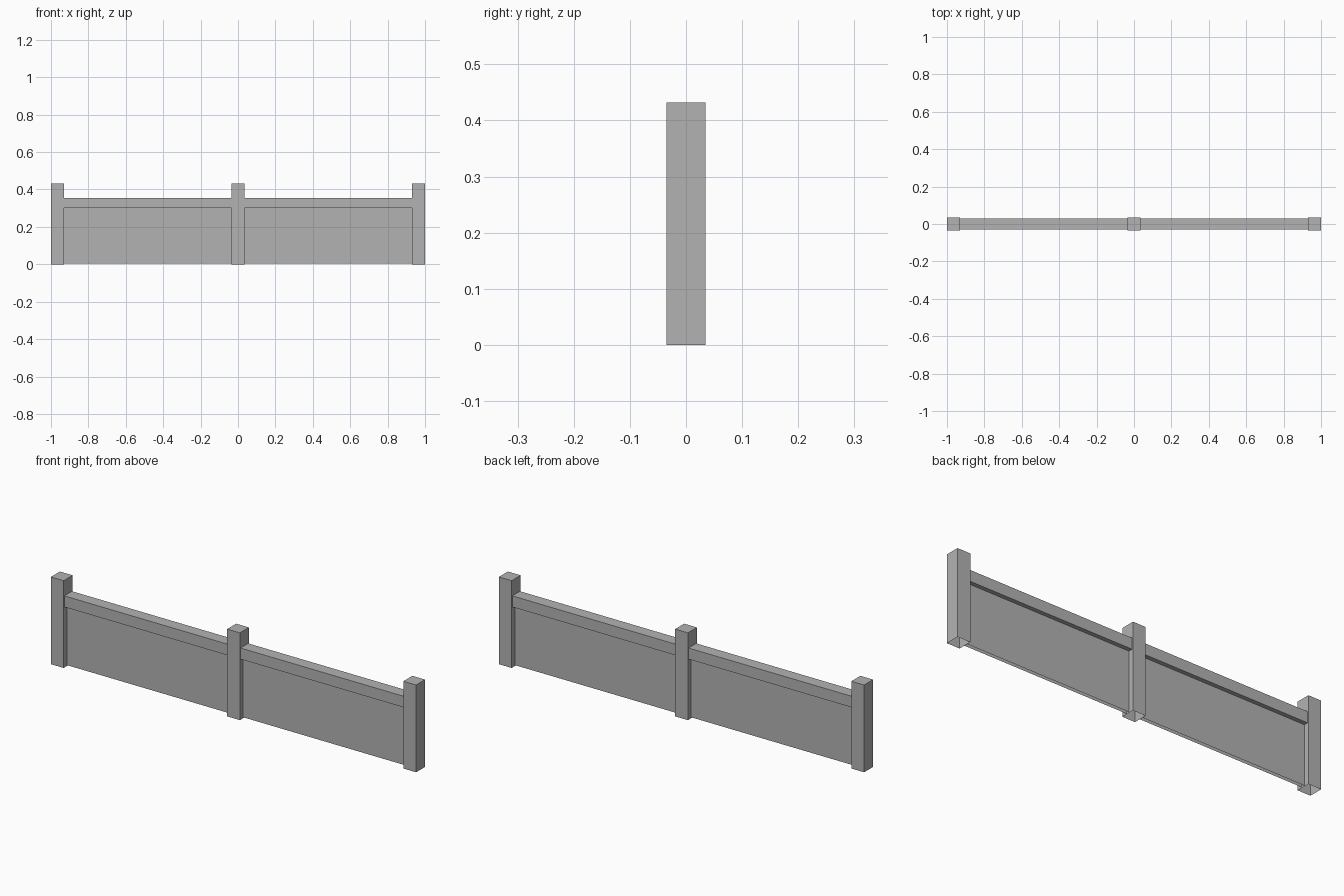
import bpy
import bmesh

cube = bpy.data.objects.get("Cube")
if cube:
    bpy.data.objects.remove(cube, do_unlink=True)

grey = bpy.data.materials.new("plain_grey")
grey.use_nodes = True
colour = (0.45, 0.45, 0.45, 1)
grey.diffuse_color = colour
grey.node_tree.nodes["Principled BSDF"].inputs["Base Color"].default_value = colour

POST = 0.07        # square post section
POST_X = 0.965     # centre of the end posts
HEIGHT = 0.432
RAIL_LOW, RAIL_TOP = 0.3, 0.355


def box(name, x, width, depth, low, high, open_bottom=False):
    """Flat-sided box centred on y = 0, optionally without its underside."""
    bm = bmesh.new()
    bmesh.ops.create_cube(bm, size=1)
    for v in bm.verts:
        v.co.x = x + v.co.x * width
        v.co.y *= depth
        v.co.z = high if v.co.z > 0 else low
    if open_bottom:
        under = [f for f in bm.faces if f.normal.z < -0.5]
        bmesh.ops.delete(bm, geom=under, context='FACES_ONLY')
    mesh = bpy.data.meshes.new(name)
    bm.to_mesh(mesh)
    bm.free()
    mesh.materials.append(grey)
    obj = bpy.data.objects.new(name, mesh)
    bpy.context.collection.objects.link(obj)
    return obj


# Three posts, hollow underneath
for label, x in (("right", -POST_X), ("middle", 0), ("left", POST_X)):
    box(label + "_post", x, POST, POST, 0, HEIGHT, open_bottom=True)

# A thin panel and a thicker top rail in each bay
span = POST_X - POST
for label, side in (("right", -1), ("left", 1)):
    centre = side * POST_X / 2
    box(label + "_panel", centre, span, 0.018, 0.004, RAIL_LOW, open_bottom=True)
    box(label + "_top_rail", centre, span, 0.06, RAIL_LOW, RAIL_TOP)
